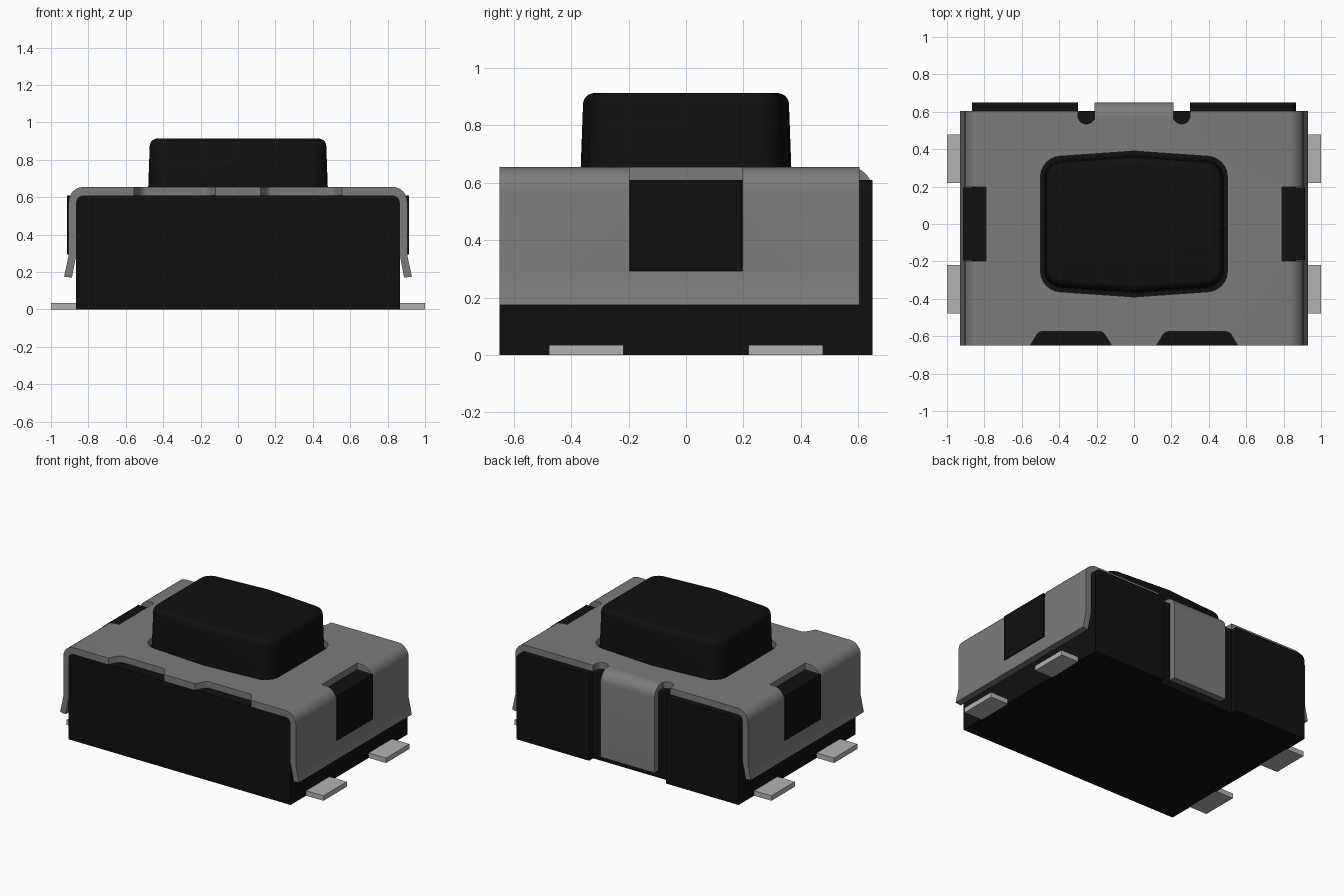
import bpy
import bmesh
import math
from mathutils import Vector

cube = bpy.data.objects.get("Cube")
if cube:
    bpy.data.objects.remove(cube, do_unlink=True)


def material(name, value):
    mat = bpy.data.materials.new(name)
    color = (value, value, value, 1)
    mat.use_nodes = True
    mat.diffuse_color = color
    mat.node_tree.nodes["Principled BSDF"].inputs["Base Color"].default_value = color
    return mat


BLACK = material("black plastic", 0.005)
STEEL = material("grey steel", 0.2)
TIN = material("light tin", 0.45)


def rounded(corners, radii, steps=6):
    """Polygon outline with a circular fillet at each corner of nonzero radius."""
    out = []
    n = len(corners)
    for i, r in enumerate(radii):
        p = Vector(corners[i])
        if r <= 0:
            out.append(p)
            continue
        da = (Vector(corners[i - 1]) - p).normalized()
        db = (Vector(corners[(i + 1) % n]) - p).normalized()
        half = da.angle(db) / 2
        t = r / math.tan(half)
        c = p + (da + db).normalized() * r / math.sin(half)
        u, v = (p + da * t - c).normalized(), (p + db * t - c).normalized()
        out += [c + u.slerp(v, k / steps) * r for k in range(steps + 1)]
    return out


def loft(name, rings, mat):
    """Closed solid through rings of equal point count."""
    bm = bmesh.new()
    loops = [[bm.verts.new(p) for p in ring] for ring in rings]
    n = len(loops[0])
    for low, high in zip(loops, loops[1:]):
        for i in range(n):
            j = (i + 1) % n
            bm.faces.new((low[i], low[j], high[j], high[i]))
    bm.faces.new(loops[0][::-1])
    bm.faces.new(loops[-1])
    bmesh.ops.recalc_face_normals(bm, faces=bm.faces)
    mesh = bpy.data.meshes.new(name)
    bm.to_mesh(mesh)
    bm.free()
    mesh.materials.append(mat)
    obj = bpy.data.objects.new(name, mesh)
    bpy.context.collection.objects.link(obj)
    return obj


PLACE = {
    "x": lambda a, b, h: (h, a, b),
    "y": lambda a, b, h: (a, h, b),
    "z": lambda a, b, h: (a, b, h),
}


def prism(name, outline, axis, lo, hi, mat):
    put = PLACE[axis]
    return loft(name, [[put(a, b, h) for a, b in outline] for h in (lo, hi)], mat)


def rect(x0, x1, y0, y1):
    return [(x0, y0), (x1, y0), (x1, y1), (x0, y1)]


def activate(obj):
    bpy.ops.object.select_all(action="DESELECT")
    obj.select_set(True)
    bpy.context.view_layer.objects.active = obj


def cut(obj, cutters):
    activate(obj)
    for cutter in cutters:
        mod = obj.modifiers.new("cut", "BOOLEAN")
        mod.operation = "DIFFERENCE"
        mod.solver = "EXACT"
        mod.object = cutter
        bpy.ops.object.modifier_apply(modifier=mod.name)
        bpy.data.objects.remove(cutter, do_unlink=True)


def smooth(obj):
    activate(obj)
    bpy.ops.object.shade_smooth_by_angle(angle=math.radians(30))


FRONT, BACK, TAB_FACE = -0.65, 0.605, 0.65
WALL, SKIN = 0.865, 0.905
DECK, TOP = 0.61, 0.655

# Plastic housing with a shallow channel for the back tab
body = prism("housing", rounded(rect(-WALL, WALL, 0, DECK), (0, 0, 0.04, 0.04)),
             "y", FRONT, TAB_FACE, BLACK)
cut(body, [prism("channel_cutter", rect(-0.3, 0.3, BACK, 0.8), "z", -0.1, 0.8, BLACK)])
smooth(body)

# Bent sheet cover: outer profile up and over, then back along the inside
outer = [(0.93, 0.175), (SKIN, 0.29), (SKIN, TOP)]
inner = [(WALL, DECK), (WALL, 0.29), (0.888, 0.17)]
half_out = outer + [(-x, z) for x, z in outer[::-1]]
half_in = [(-x, z) for x, z in inner[::-1]] + inner
cover_radii = (0, 0, 0.08, 0.08, 0, 0, 0, 0, 0.04, 0.04, 0, 0)
cover = prism("cover", rounded(half_out + half_in, cover_radii), "y", FRONT, BACK, STEEL)


def button_outline(hx, hy, peak, r):
    """Rounded rectangle whose front and back edges bow out to a point."""
    corners = [(hx, -hy), (hx, hy), (0, peak), (-hx, hy), (-hx, -hy), (0, -peak)]
    return rounded(corners, (r, r, 0, r, r, 0))


# Openings in the cover
cutters = [
    prism("hole_cutter", button_outline(0.5, 0.355, 0.39, 0.11), "z", 0.5, 0.8, BLACK),
    prism("tab_cutter", rect(-0.25, 0.25, 0.56, 0.8), "z", 0.5, 0.8, BLACK),
]
for s in (-1, 1):
    scoop = [(s * 0.585, -0.7), (s * 0.51, -0.575), (s * 0.165, -0.575), (s * 0.09, -0.7)]
    relief = rect(s * 0.255 - 0.045, s * 0.255 + 0.045, 0.535, 0.8)
    window = rect(s * 0.9 - 0.11, s * 0.9 + 0.11, -0.197, 0.197)
    cutters += [
        prism("scoop_cutter", rounded(scoop, (0, 0.04, 0.04, 0)), "z", 0.5, 0.8, BLACK),
        prism("relief_cutter", rounded(relief, (0.044, 0.044, 0, 0)), "z", 0.5, 0.8, BLACK),
        prism("window_cutter", window, "z", 0.292, 0.8, BLACK),
    ]
cut(cover, cutters)
smooth(cover)

# Back tab folded down from the cover
tab_profile = [(0.56, TOP), (TAB_FACE, TOP), (TAB_FACE, 0.05),
               (BACK, 0.05), (BACK, DECK), (0.56, DECK)]
tab = prism("back_tab", rounded(tab_profile, (0, 0.08, 0, 0, 0.035, 0)),
            "x", -0.21, 0.21, STEEL)
smooth(tab)

# Side latches in the windows, and solder pins
for s, side in ((1, "left"), (-1, "right")):
    prism(side + "_latch", rect(s * 0.855 - 0.058, s * 0.855 + 0.058, -0.195, 0.195),
          "z", 0.294, DECK, BLACK)
    for f, end in ((-1, "front"), (1, "back")):
        prism(f"{end}_{side}_pin",
              rect(s * 0.93 - 0.07, s * 0.93 + 0.07, f * 0.348 - 0.13, f * 0.348 + 0.13),
              "z", 0, 0.035, TIN)

# Push button: slightly tapered sides and a rounded top rim
EDGE = 0.04
sections = [(0.0, 0.6)]
for k in range(7):
    a = math.pi / 2 * k / 6
    sections.append((0.01 + EDGE * (1 - math.cos(a)), 0.913 - EDGE * (1 - math.sin(a))))
rings = [[(x, y, z) for x, y in button_outline(0.482 - i, 0.335 - i, 0.369 - i, 0.1 - i)]
         for i, z in sections]
smooth(loft("button", rings, BLACK))
